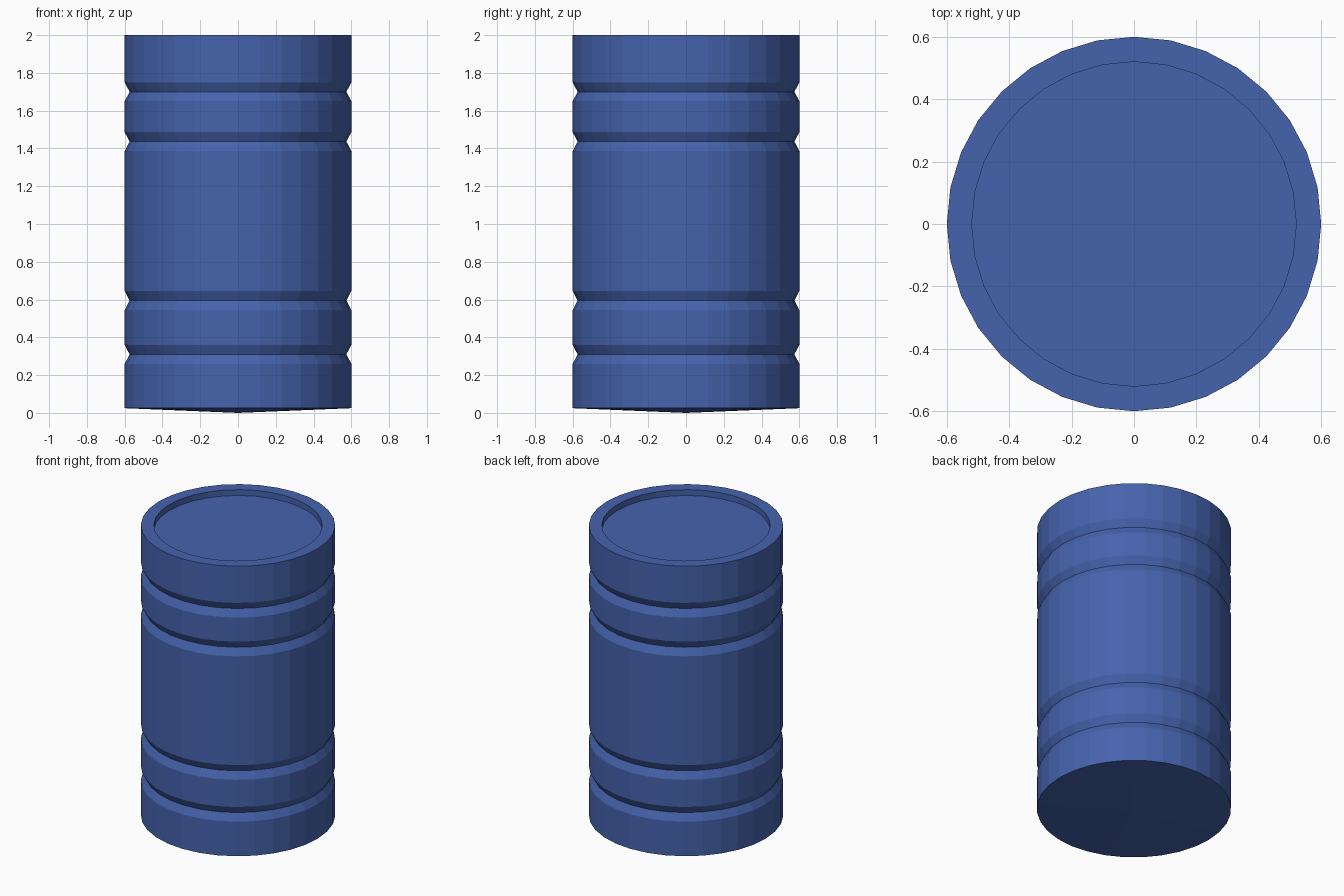
import bpy, bmesh
from math import cos, sin, pi

if "Cube" in bpy.data.objects:
    bpy.data.objects.remove(bpy.data.objects["Cube"])

SIDES = 32
R, R_GROOVE, R_LID = 0.6, 0.574, 0.52

# Half profile from the base centre up to the recessed lid
profile = [(0, 0), (R, 0.025)]
for z in (0.31, 0.595, 1.436, 1.70):  # V-shaped grooves
    profile += [(R, z - 0.05), (R_GROOVE, z), (R, z + 0.05)]
profile += [(R, 2.0), (R_LID, 2.0), (R_LID, 1.96), (0, 1.96)]

# Revolve the profile around z
bm = bmesh.new()
rings = []
for r, z in profile:
    if r == 0:
        rings.append([bm.verts.new((0, 0, z))] * SIDES)
    else:
        rings.append([bm.verts.new((r * cos(2 * pi * i / SIDES),
                                    r * sin(2 * pi * i / SIDES), z))
                      for i in range(SIDES)])
for low, high in zip(rings, rings[1:]):
    for i in range(SIDES):
        j = (i + 1) % SIDES
        corners = dict.fromkeys((low[i], low[j], high[j], high[i]))
        bm.faces.new(list(corners))
bmesh.ops.recalc_face_normals(bm, faces=bm.faces)

mesh = bpy.data.meshes.new("barrel")
bm.to_mesh(mesh)
bm.free()
barrel = bpy.data.objects.new("barrel", mesh)
bpy.context.collection.objects.link(barrel)

# Blue paint
paint = bpy.data.materials.new("blue_paint")
paint.diffuse_color = (0.06, 0.125, 0.42, 1)
paint.use_nodes = True
paint.node_tree.nodes["Principled BSDF"].inputs["Base Color"].default_value = paint.diffuse_color
mesh.materials.append(paint)
